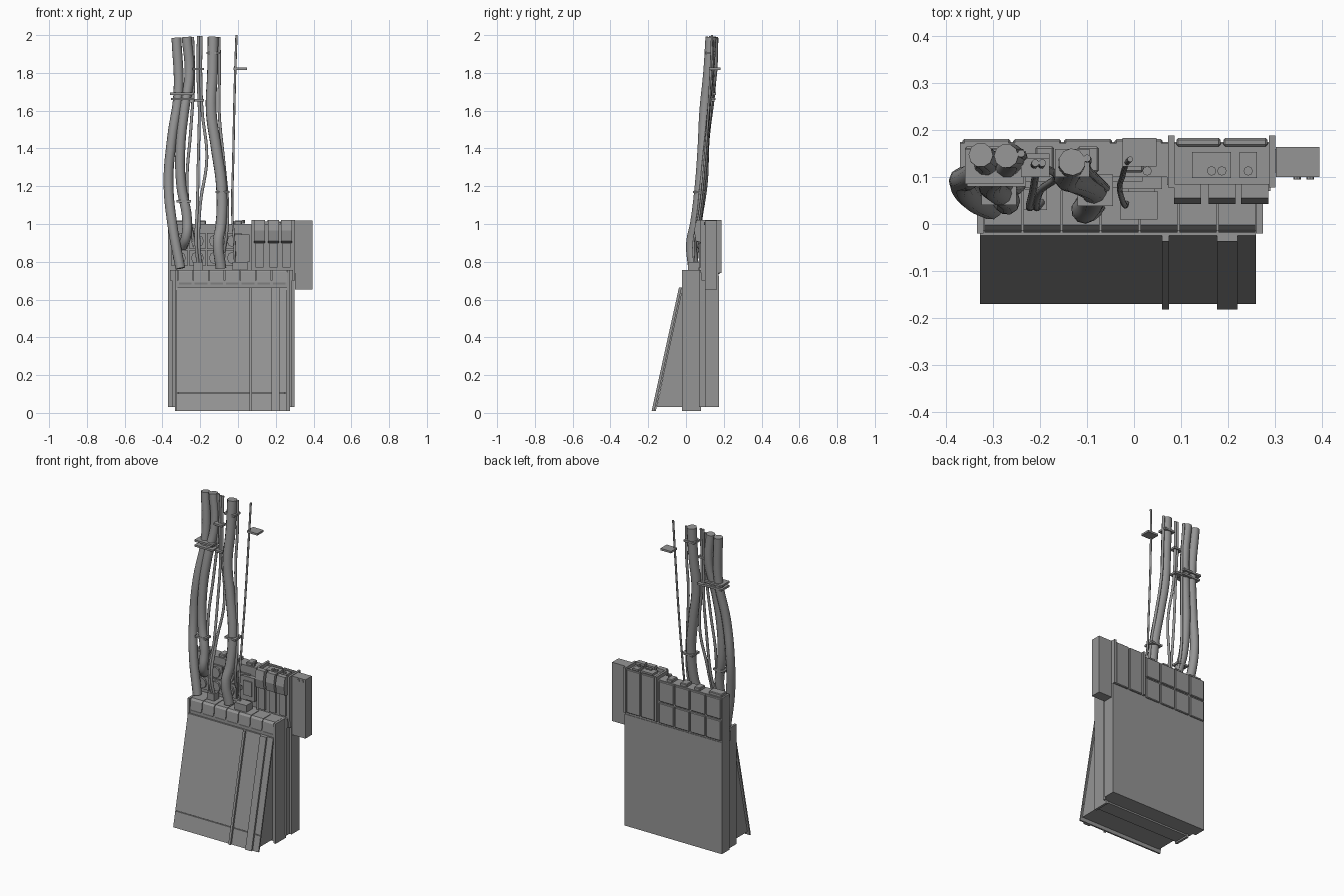
import bpy, bmesh
from mathutils import Vector

cube = bpy.data.objects.get("Cube")
if cube:
    bpy.data.objects.remove(cube, do_unlink=True)

grey = bpy.data.materials.new("mid grey")
grey.use_nodes = True
tone = (0.3, 0.3, 0.3, 1)
grey.diffuse_color = tone
grey.node_tree.nodes["Principled BSDF"].inputs["Base Color"].default_value = tone


def finish(bm, name):
    bmesh.ops.recalc_face_normals(bm, faces=bm.faces)
    mesh = bpy.data.meshes.new(name)
    bm.to_mesh(mesh)
    bm.free()
    mesh.materials.append(grey)
    ob = bpy.data.objects.new(name, mesh)
    bpy.context.collection.objects.link(ob)
    return ob


def box(name, x, y, z, bevel=0):
    bm = bmesh.new()
    bmesh.ops.create_cube(bm, size=1)
    for v in bm.verts:
        v.co = [r[0] + (r[1] - r[0]) * (c + 0.5) for r, c in zip((x, y, z), v.co)]
    ob = finish(bm, name)
    if bevel:
        mod = ob.modifiers.new("Bevel", 'BEVEL')
        mod.width, mod.segments = bevel, 1
    return ob


def extrude(name, x, profile):
    """Side profile of (y, z) points pulled along x."""
    bm = bmesh.new()
    face = bm.faces.new([bm.verts.new((x[0], y, z)) for y, z in profile])
    out = bmesh.ops.extrude_face_region(bm, geom=[face])
    bmesh.ops.translate(bm, vec=(x[1] - x[0], 0, 0),
                        verts=[g for g in out['geom'] if isinstance(g, bmesh.types.BMVert)])
    return finish(bm, name)


def disc(name, at, radius, depth, sides, axis='Y'):
    bm = bmesh.new()
    bmesh.ops.create_cone(bm, cap_ends=True, segments=sides, radius1=radius,
                          radius2=radius, depth=depth)
    ob = finish(bm, name)
    ob.location = at
    if axis == 'Y':
        ob.rotation_euler.x = 1.5708
    return ob


def cable(name, radius, points):
    curve = bpy.data.curves.new(name, 'CURVE')
    curve.dimensions = '3D'
    curve.bevel_depth, curve.bevel_resolution = radius, 3
    curve.resolution_u, curve.use_fill_caps = 6, True
    spline = curve.splines.new('BEZIER')
    spline.bezier_points.add(len(points) - 1)
    for p, co in zip(spline.bezier_points, points):
        p.co = Vector(co)
        p.handle_left_type = p.handle_right_type = 'AUTO'
    curve.materials.append(grey)
    ob = bpy.data.objects.new(name, curve)
    bpy.context.collection.objects.link(ob)


# Lower housing
box("rear_case", (-.37, .30), (.10, .175), (.03, .725))
box("case_spacer", (-.35, .285), (.07, .10), (.03, .725))
box("middle_case", (-.32, .26), (-.015, .075), (.02, .70))
for side, x in (("right", (-.334, -.32)), ("left", (.26, .274))):
    box(side + "_side_wall", x, (-.02, .08), (.01, .757))


# Sloping front cover with trim strips
def slope_strip(name, x, z0, z1, lift, depth):
    def y(z):
        return -.17 + .145 * (z - .01) / .655
    extrude(name, x, [(y(z0) - lift, z0), (y(z1) - lift, z1),
                      (y(z1) + depth, z1), (y(z0) + depth, z0)])


extrude("front_wedge", (-.315, .25), [(-.155, .03), (-.02, .645), (-.015, .645), (-.015, .03)])
slope_strip("front_cover_lower", (-.328, .26), .01, .103, 0, .01)
slope_strip("front_cover_upper", (-.328, .26), .107, .665, 0, .01)
slope_strip("narrow_strip", (.06, .074), .01, .665, .012, .004)
slope_strip("wide_strip", (.177, .22), .01, .665, .012, .004)

# Row of seven chamfered terminal blocks
for i in range(7):
    x = -.32 + i * .0829
    extrude("terminal_block", (x + .002, x + .081),
            [(-.018, .69), (-.012, .745), (-.002, .757), (.075, .757), (.075, .69)])
    extrude("terminal_lip", (x + .008, x + .075),
            [(-.018, .69), (-.012, .67), (.02, .67), (.02, .69)])

# Upper back unit
box("upper_body", (-.37, .30), (.10, .172), (.725, 1.0))
box("upper_base", (-.36, .29), (.07, .12), (.70, .757))
box("plain_front", (.07, .30), (.083, .105), (.70, 1.0))
box("side_box", (.302, .395), (.10, .164), (.652, 1.018))
box("side_box_joint", (.295, .305), (.11, .16), (.70, 1.0))
for x in (.072, .287):
    box("upright_rib", (x, x + .014), (.078, .188), (.74, 1.02))
for x in (.347, .375):
    disc("side_box_screw", (x, .1, 1.003), .008, .01, 8)

# Back panels: four by two small, then two tall
for i in range(4):
    for z in (.735, .87):
        x = -.365 + i * .108
        box("back_panel", (x, x + .102), (.165, .181), (z, z + .127), .004)
for x in (.09, .19):
    box("tall_back_panel", (x, x + .094), (.165, .183), (.74, 1.012), .004)

# Latches leaning out at the front
for x in (.085, .158, .228):
    extrude("latch", (x, x + .058), [(.085, .90), (.052, .91), (.043, .965),
                                     (.055, 1.02), (.085, 1.02)])
    box("latch_foot", (x + .008, x + .05), (.07, .09), (.77, .90))

# Octagonal sockets in the front
for i in range(4):
    for z in (.82, .91):
        x = -.31 + i * .095
        box("socket_plate", (x - .043, x + .043), (.09, .103), (z - .042, z + .042))
        disc("socket", (x, .085, z), .034, .014, 8)
box("connector_body", (-.03, .05), (.01, .07), (.757, .80))
box("connector_upper", (-.025, .06), (.075, .10), (.80, .945))
box("connector_face", (-.012, .045), (.068, .078), (.83, .92))
box("cable_seat", (-.235, -.185), (.03, .075), (.757, .80))

# Caps and screws along the top
for x, w in ((-.36, .09), (-.21, .04), (-.12, .045), (-.02, .04)):
    box("top_cap", (x, x + w), (.11, .165), (.995, 1.018), .004)
box("top_plate", (.123, .206), (.098, .153), (.995, 1.013))
box("top_plate_small", (.225, .262), (.098, .153), (.995, 1.013))
for x in (.165, .187, .243, .028):
    disc("top_screw", (x, .113, 1.012), .01, .02, 8, 'Z')

# Thick cables
cable("outer_cable", .026, [(-.326, .147, 1.985), (-.315, .13, 1.7), (-.35, .10, 1.45),
                            (-.368, .09, 1.22), (-.345, .055, .98), (-.305, .035, .765)])
cable("inner_cable", .026, [(-.272, .145, 1.99), (-.257, .14, 1.8), (-.285, .11, 1.6),
                            (-.305, .09, 1.4), (-.30, .075, 1.2), (-.27, .055, 1.03),
                            (-.275, .05, .93), (-.295, .09, .88)])
cable("centre_cable", .029, [(-.132, .132, 1.99), (-.135, .12, 1.8), (-.142, .10, 1.6),
                             (-.115, .09, 1.4), (-.088, .075, 1.2), (-.09, .05, 1.0),
                             (-.105, .03, .9), (-.09, .04, .765)])

# Thin wires
cable("single_wire", .006, [(-.008, .138, 2.0), (-.015, .13, 1.8), (-.025, .10, 1.35),
                            (-.03, .07, 1.05), (-.02, .04, .9), (-.015, .045, .77)])
cable("side_wire", .008, [(-.10, .14, 1.99), (-.098, .135, 1.8), (-.10, .12, 1.6),
                          (-.072, .09, 1.3), (-.055, .07, 1.1), (-.06, .06, .95), (-.075, .09, .85)])
cable("back_wire", .008, [(-.24, .15, 1.99), (-.235, .14, 1.75), (-.25, .12, 1.5),
                          (-.27, .09, 1.2), (-.25, .07, 1.0), (-.23, .09, .88)])
for i, x in enumerate((-.21, -.195)):
    cable("twin_wire", .008, [(x, .13, 1.995), (x - .002, .125, 1.8), (x + .005, .12, 1.6),
                              (x + i * .03, .10, 1.35), (x - .005, .07, 1.1),
                              (x - .012, .035, .9), (x, .05, .77)])

# Cable clips
for x, y, z in (((-.36, -.235), (.085, .16), 1.69), ((-.355, -.23), (.08, .155), 1.662),
                ((-.23, -.18), (.10, .15), 1.655), ((-.24, -.18), (.10, .14), 1.82),
                ((-.025, .048), (.122, .183), 1.822), ((-.168, -.095), (.10, .16), 1.905),
                ((-.12, -.045), (.038, .105), 1.17), ((-.325, -.25), (.04, .09), 1.12)):
    box("cable_clip", x, y, (z - .006, z + .006))
